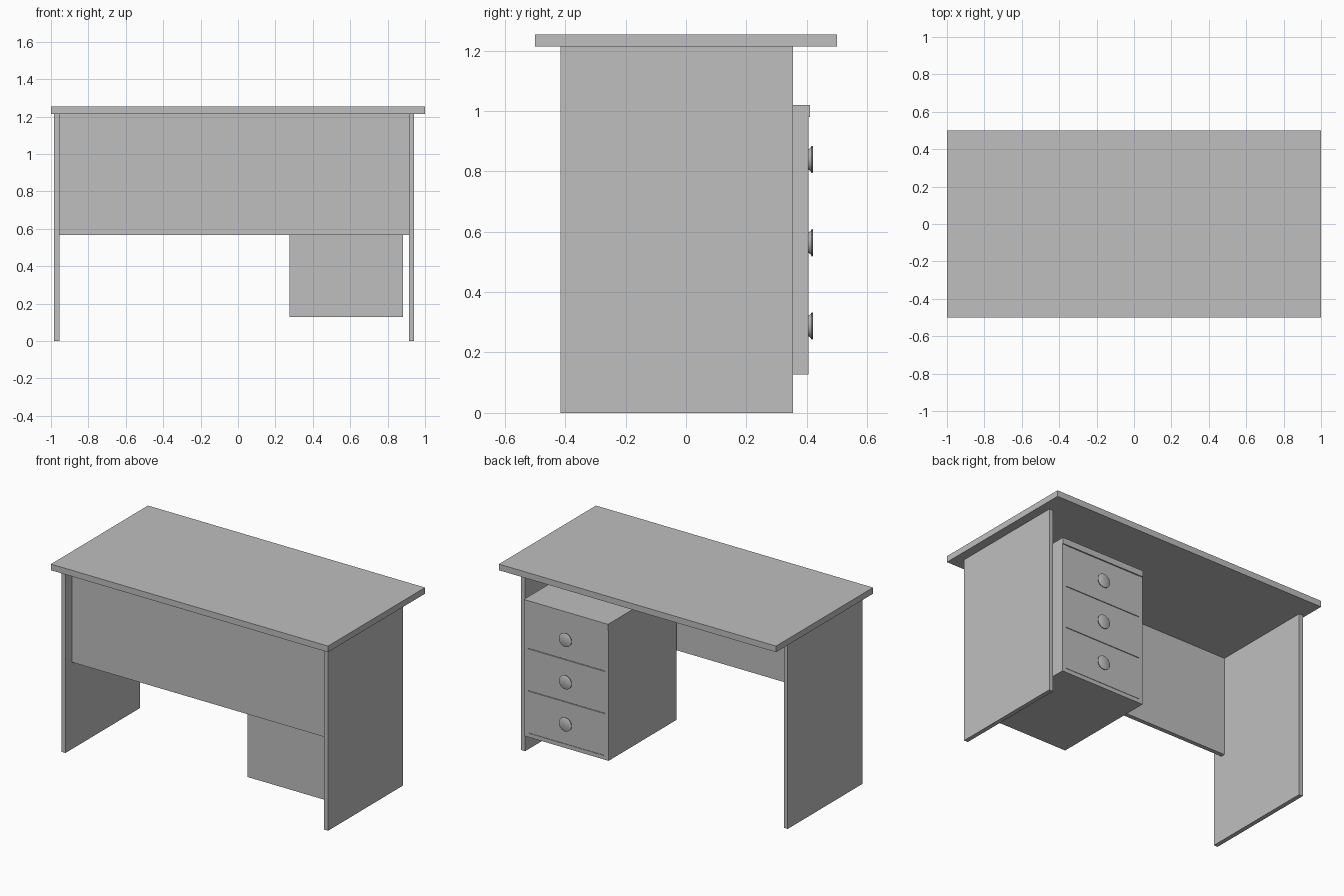
import bpy
import bmesh
from math import pi, radians
from mathutils import Vector

default_cube = bpy.data.objects.get("Cube")
if default_cube:
    bpy.data.objects.remove(default_cube, do_unlink=True)

# One plain grey for the whole desk
grey = bpy.data.materials.new("plain grey")
grey.use_nodes = True
colour = (0.52, 0.52, 0.52, 1)
grey.diffuse_color = colour
grey.node_tree.nodes["Principled BSDF"].inputs["Base Color"].default_value = colour


def add_object(name, bm):
    mesh = bpy.data.meshes.new(name)
    bmesh.ops.recalc_face_normals(bm, faces=bm.faces)
    bm.to_mesh(mesh)
    bm.free()
    mesh.materials.append(grey)
    obj = bpy.data.objects.new(name, mesh)
    bpy.context.collection.objects.link(obj)
    return obj


def board(name, xs, ys, zs):
    """Box spanning the given (low, high) ranges."""
    bm = bmesh.new()
    bmesh.ops.create_cube(bm, size=1)
    low, high = (Vector(c) for c in zip(xs, ys, zs))
    bmesh.ops.scale(bm, vec=high - low, verts=bm.verts)
    bmesh.ops.translate(bm, vec=(low + high) / 2, verts=bm.verts)
    return add_object(name, bm)


def knob(name, x, y, z):
    """Flared round knob turned about the y direction."""
    profile = [(0, 0), (0.034, 0), (0.035, 0.003), (0.039, 0.008),
               (0.045, 0.011), (0.045, 0.014), (0.042, 0.016), (0, 0.016)]
    bm = bmesh.new()
    points = [bm.verts.new((x + r, y + d, z)) for r, d in profile]
    edges = [bm.edges.new(pair) for pair in zip(points, points[1:])]
    bmesh.ops.spin(bm, geom=points + edges, cent=(x, y, z), axis=(0, 1, 0),
                   angle=2 * pi, steps=32, use_duplicate=False)
    bmesh.ops.remove_doubles(bm, verts=bm.verts, dist=0.0001)
    obj = add_object(name, bm)
    bpy.ops.object.select_all(action='DESELECT')
    bpy.context.view_layer.objects.active = obj
    obj.select_set(True)
    bpy.ops.object.shade_smooth_by_angle(angle=radians(35))


# Desk: top, two slab legs and the modesty panel
LEG_Y = (-0.415, 0.355)
TOP_UNDERSIDE = 1.213
board("desk_top", (-1, 1), (-0.5, 0.5), (TOP_UNDERSIDE, 1.253))
for side, x in (("right", -0.983), ("left", 0.913)):
    board(side + "_leg", (x, x + 0.028), LEG_Y, (0, TOP_UNDERSIDE))
board("modesty_panel", (-0.955, 0.913), (-0.348, -0.32), (0.567, TOP_UNDERSIDE))

# Drawer pedestal carcass
X0, X1 = 0.275, 0.883
BACK, FACE = -0.295, 0.405
BASE, FLOOR, CEILING = 0.127, 0.153, 0.98
THICK = 0.027
board("pedestal_base", (X0, X1), (BACK, FACE), (BASE, FLOOR))
board("pedestal_top", (X0, X1), (BACK, FACE + 0.006), (CEILING, 1.02))
for side, x in (("right", X0), ("left", X1 - THICK)):
    board("pedestal_" + side + "_side", (x, x + THICK), (BACK, FACE), (FLOOR, CEILING))
inner = (X0 + THICK, X1 - THICK)
board("pedestal_back", inner, (BACK, BACK + THICK), (FLOOR, CEILING))

# Three drawer fronts with narrow gaps, each with a knob
GAP = 0.004
pitch = (CEILING - FLOOR) / 3
for i, level in enumerate(("lower", "middle", "upper")):
    z = FLOOR + i * pitch
    board(level + "_drawer_front", inner, (FACE - THICK, FACE),
          (z + GAP / 2, z + pitch - GAP / 2))
    knob(level + "_drawer_knob", (X0 + X1) / 2, FACE, z + pitch / 2 - 0.003)
